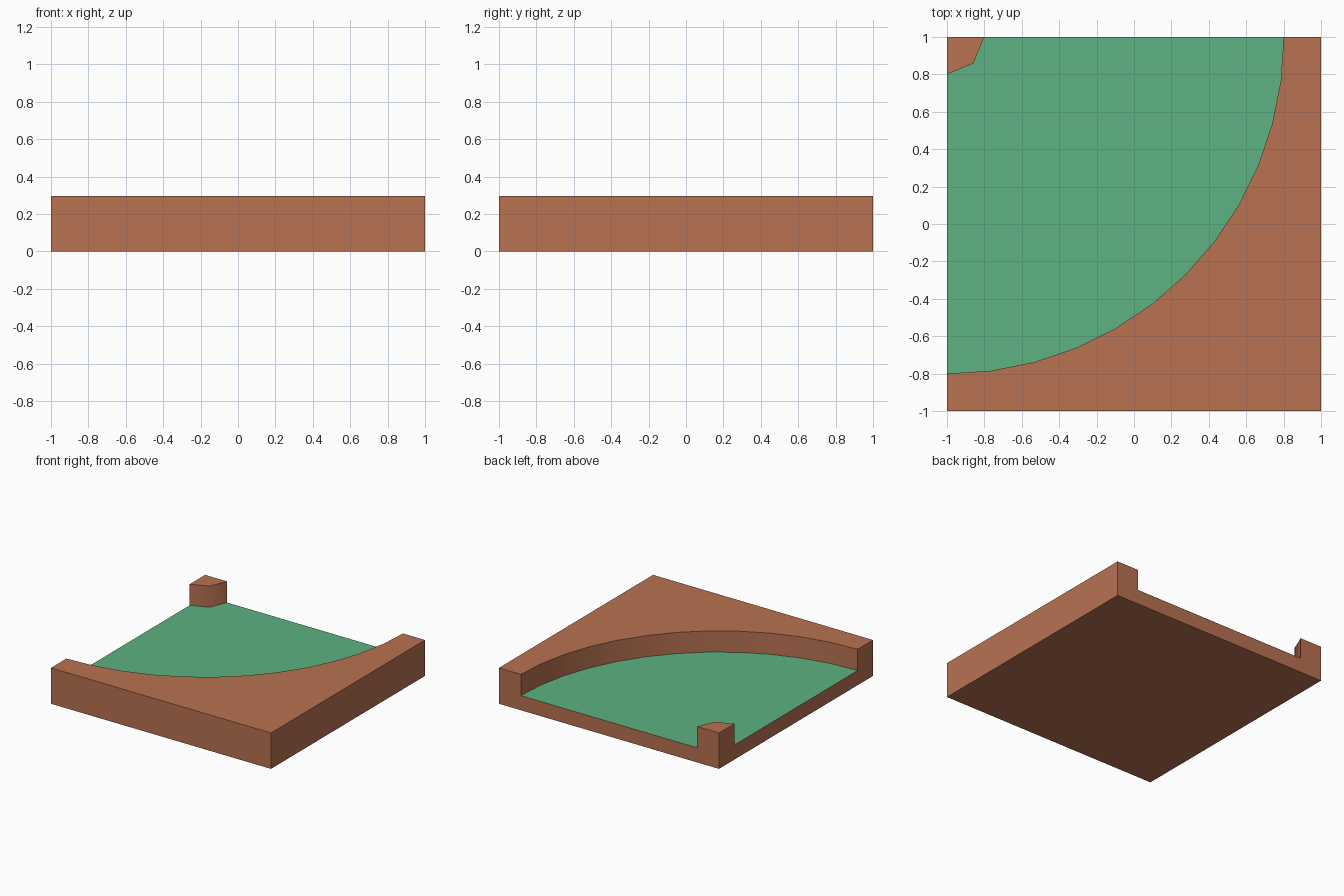
import bpy, math

if "Cube" in bpy.data.objects:
    bpy.data.objects.remove(bpy.data.objects["Cube"])

TOP, FLOOR = 0.295, 0.12


def material(name, rgb):
    m = bpy.data.materials.new(name)
    m.diffuse_color = (*rgb, 1)
    m.use_nodes = True
    m.node_tree.nodes["Principled BSDF"].inputs["Base Color"].default_value = m.diffuse_color
    return m


earth = material("earth_brown", (0.479, 0.168, 0.084))
grass = material("grass_green", (0.109, 0.445, 0.220))


def arc(radius, steps):
    """Quarter circle around the back left corner, from front to right."""
    return [(-1 + radius * math.sin(i / steps * math.pi / 2),
             1 - radius * math.cos(i / steps * math.pi / 2)) for i in range(steps + 1)]


outer, inner = arc(1.8, 12), arc(0.2, 2)


def prism(name, outline, z0, z1, bottom=True):
    """Vertical walls and caps on a counter-clockwise outline."""
    n = len(outline)
    verts = [(x, y, z) for z in (z0, z1) for x, y in outline]
    faces = [(i, (i + 1) % n, n + (i + 1) % n, n + i) for i in range(n)]
    faces.append(tuple(range(n, 2 * n)))
    if bottom:
        faces.append(tuple(reversed(range(n))))
    mesh = bpy.data.meshes.new(name)
    mesh.from_pydata(verts, [], faces)
    mesh.materials.append(earth)
    obj = bpy.data.objects.new(name, mesh)
    bpy.context.collection.objects.link(obj)
    # soft shading along the curved wall only
    bpy.ops.object.select_all(action='DESELECT')
    obj.select_set(True)
    bpy.context.view_layer.objects.active = obj
    bpy.ops.object.shade_smooth_by_angle(angle=math.radians(50))
    return obj


# Base slab under everything
square = [(-1, -1), (1, -1), (1, 1), (-1, 1)]
base = prism("base_slab", square, 0, FLOOR)

# Raised bank around the outside of the bend, and the small inner corner bank
prism("outer_bank", [(-1, -1), (1, -1), (1, 1)] + outer[::-1], FLOOR, TOP, bottom=False)
prism("inner_corner_bank", [(-1, 1)] + inner, FLOOR, TOP, bottom=False)

# Sunken grass bend between the two arcs, a hair above the slab
path = outer + inner[::-1]
mesh = bpy.data.meshes.new("grass_path")
mesh.from_pydata([(x, y, FLOOR + 0.001) for x, y in path], [], [tuple(range(len(path)))])
mesh.materials.append(grass)
bpy.context.collection.objects.link(bpy.data.objects.new("grass_path", mesh))
